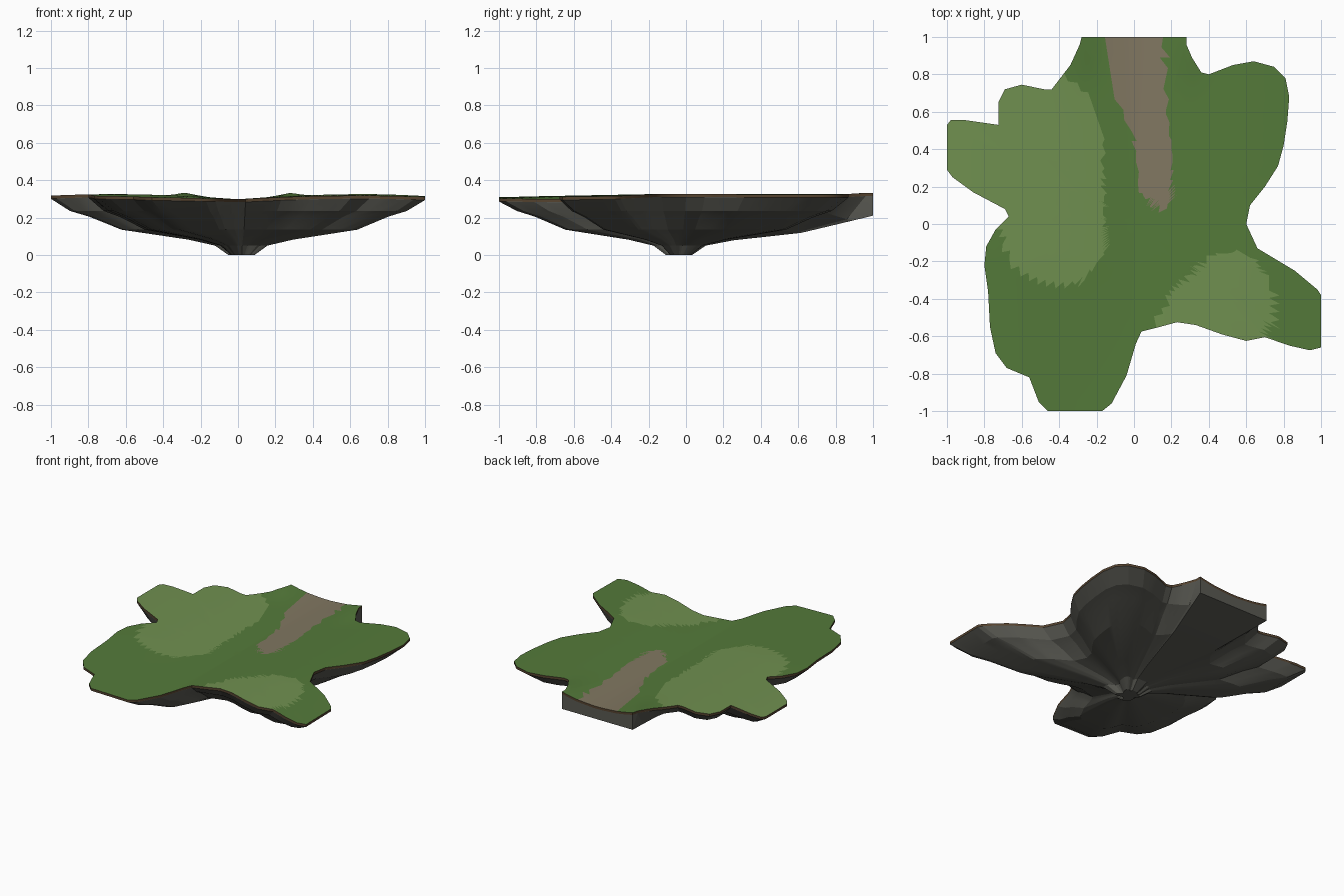
import bpy, math
from mathutils import Vector

if "Cube" in bpy.data.objects:
    bpy.data.objects.remove(bpy.data.objects["Cube"])

# Island outline, counter-clockwise, seen from above
OUT = [(.60, 0), (.62, .1), (.70, .2), (.77, .31), (.80, .42), (.82, .55), (.83, .68), (.81, .78),
       (.75, .84), (.64, .87), (.53, .85), (.40, .80), (.36, .81), (.31, .89), (.28, .96), (.28, 1),
       (-.28, 1), (-.29, .96), (-.34, .85), (-.44, .72), (-.48, .72), (-.60, .745), (-.69, .72),
       (-.725, .65), (-.725, .53), (-.90, .555), (-.98, .555), (-1, .53), (-1, .29), (-.97, .25),
       (-.86, .17), (-.69, .08), (-.67, .04), (-.74, -.03), (-.79, -.12), (-.80, -.22), (-.78, -.36),
       (-.77, -.55), (-.74, -.69), (-.68, -.77), (-.56, -.82), (-.51, -.95), (-.46, -1), (-.17, -1),
       (-.12, -.96), (-.04, -.81), (.01, -.64), (.04, -.575), (.12, -.555), (.23, -.525), (.33, -.54),
       (.47, -.59), (.60, -.625), (.70, -.605), (.83, -.65), (.94, -.675), (1, -.66), (1, -.38),
       (.98, -.35), (.86, -.25), (.66, -.13)]

# Coloured ground patches
LIGHT_A = [(-.15, -.15), (-.17, .5), (-.22, .65), (-.36, .80), (-1.1, .8), (-1.1, .1), (-.72, -.05),
           (-.66, -.22), (-.45, -.34), (-.28, -.31)]
LIGHT_B = [(.05, -.62), (.2, -.38), (.4, -.17), (.55, -.14), (.66, -.2), (.75, -.38), (.75, -.5),
           (.70, -.64), (.4, -.67)]
PATH = [(-.17, 1.1), (.17, 1.1), (.16, .75), (.20, .4), (.2, .12), (.15, .06), (.03, .17), (0, .45),
        (-.1, .7)]


def material(name, rgb):
    m = bpy.data.materials.new(name)
    m.diffuse_color = (*rgb, 1)
    m.use_nodes = True
    m.node_tree.nodes["Principled BSDF"].inputs["Base Color"].default_value = m.diffuse_color
    return m


def inside(poly, x, y):
    hit = False
    for (ax, ay), (bx, by) in zip(poly, poly[1:] + poly[:1]):
        if (ay > y) != (by > y) and x < (bx - ax) * (y - ay) / (by - ay) + ax:
            hit = not hit
    return hit


def height(x, y):
    z = .298 + .027 * math.sin(min(abs(x), 1) * math.pi * .75) * (1 - .7 * max(0, -y - .2))
    bump = math.exp(-((abs(x) - .29) / .08) ** 2 - ((y - 1) / .18) ** 2)
    return z + .018 * bump


def build(name, verts, faces, mats, pick=None, angle=None):
    me = bpy.data.meshes.new(name)
    me.from_pydata(verts, [], faces)
    for m in mats:
        me.materials.append(m)
    if pick:
        for p in me.polygons:
            p.material_index = pick(p.center)
    ob = bpy.data.objects.new(name, me)
    bpy.context.collection.objects.link(ob)
    if angle:
        bpy.ops.object.select_all(action='DESELECT')
        ob.select_set(True)
        bpy.context.view_layer.objects.active = ob
        bpy.ops.object.shade_smooth_by_angle(angle=math.radians(angle))
    return ob


def ring_faces(n, rings, tris=False):
    faces = []
    for r in range(rings - 1):
        for i in range(n):
            a, b = r * n + i, r * n + (i + 1) % n
            c, d = b + n, a + n
            faces += [(a, b, c), (a, c, d)] if tris else [(a, b, c, d)]
    return faces


# Resample the outline so long sides get extra points
edge = []
for p, q in zip(OUT, OUT[1:] + OUT[:1]):
    p, q = Vector(p), Vector(q)
    k = max(1, round((q - p).length / .06))
    edge += [p.lerp(q, i / k) for i in range(k)]
n = len(edge)

# Grass top: concentric rings, triangles coloured by patch
RINGS = 18
verts = []
for r in range(1, RINGS + 1):
    for e in edge:
        x, y = e * r / RINGS
        verts.append((x, y, height(x, y)))
verts.append((0, 0, height(0, 0)))
# rings run from inside to outside, so flip for upward normals
faces = [f[::-1] for f in ring_faces(n, RINGS, True)]
faces += [(i, (i + 1) % n, n * RINGS) for i in range(n)]


def ground(c):
    if inside(PATH, c.x, c.y):
        return 2
    return int(inside(LIGHT_A, c.x, c.y) or inside(LIGHT_B, c.x, c.y))


build("grass_top", verts, faces,
      [material("grass", (.089, .195, .042)), material("light_grass", (.162, .279, .08)),
       material("path", (.22, .185, .12))], ground, 40)

# Thin soil rim below the grass edge
RIM = .016
verts = [(e.x, e.y, height(*e) - d) for d in (0, RIM) for e in edge]
build("soil_rim", verts, [f[::-1] for f in ring_faces(n, 2)],
      [material("soil", (.09, .055, .028))], None, 40)

# Rock underside: shrinking copies of the outline down to a small flat tip
TIP = Vector((.02, -.04))
LEVELS = [(.9, .235, .185), (.8, .205, .16), (.63, .135, .118), (.28, .082, .078),
          (.14, .05, .05), (.07, 0, 0)]
verts = [(e.x, e.y, height(*e) - RIM) for e in edge]
# the back edge is cut off as a vertical wall
verts += [(e.x, e.y, .21 if e.y > .98 else height(*e) - RIM - .001) for e in edge]
for s, z, z_back in LEVELS:
    for e in edge:
        w = max(0, min(1, (e.y - .8) / .18)) if abs(e.x) < .36 else 0
        p = TIP.lerp(e, s)
        verts.append((p.x, p.y, z + (z_back - z) * w))
rings = len(LEVELS) + 2
faces = [f[::-1] for f in ring_faces(n, rings)]
faces.append([n * (rings - 1) + i for i in reversed(range(n))])
build("rock_underside", verts, faces, [material("rock", (.1, .1, .085))], None, 15)
